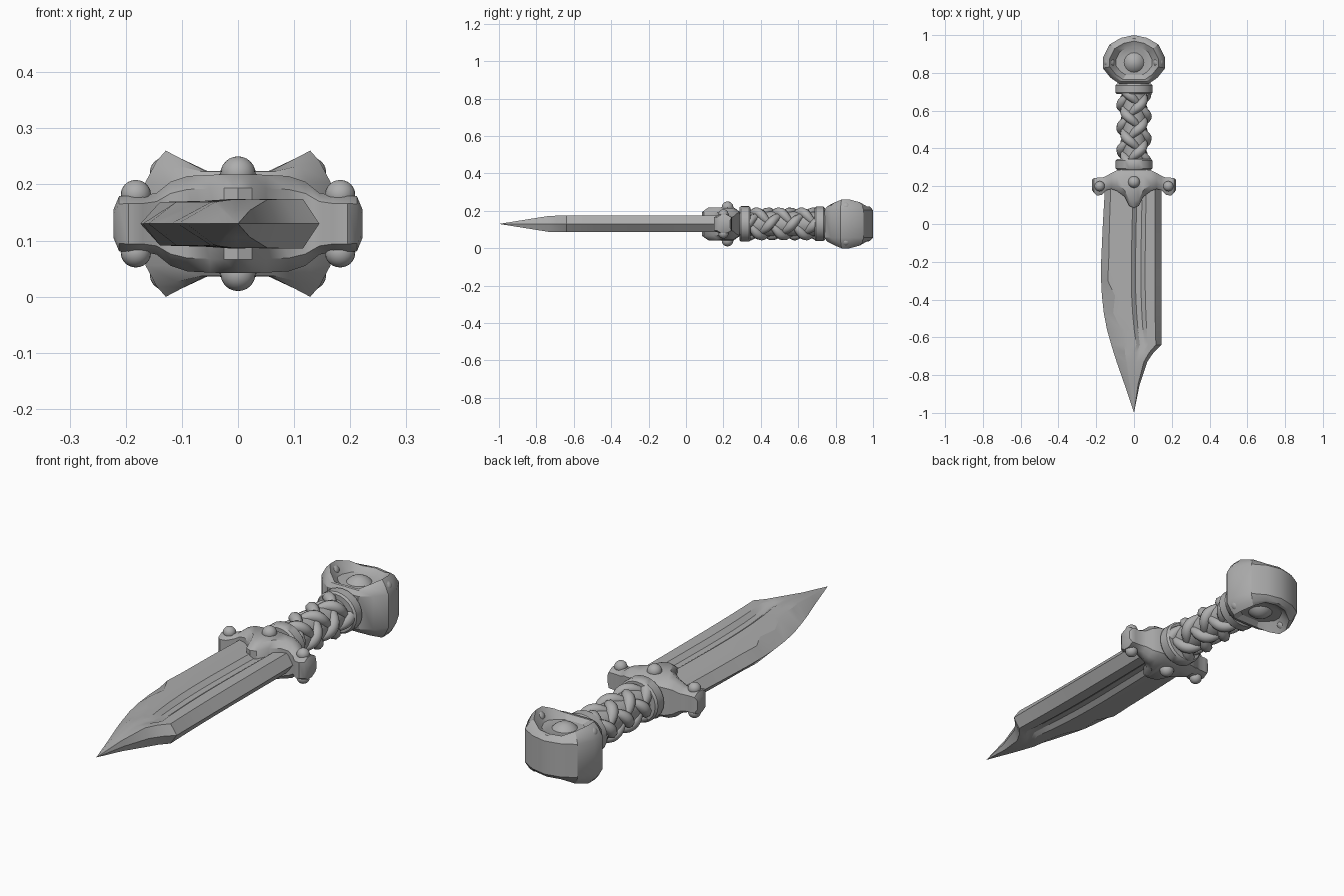
import bpy, bmesh, math
from mathutils import Vector

if "Cube" in bpy.data.objects:
    bpy.data.objects.remove(bpy.data.objects["Cube"])

MID = 0.13  # height of the symmetry plane
steel = bpy.data.materials.new("grey_steel")
steel.use_nodes = True
GREY = (0.42, 0.42, 0.42, 1)
steel.diffuse_color = GREY
steel.node_tree.nodes["Principled BSDF"].inputs["Base Color"].default_value = GREY


def finish(obj, angle=35):
    obj.data.materials.clear()
    obj.data.materials.append(steel)
    bpy.ops.object.select_all(action='DESELECT')
    obj.select_set(True)
    bpy.context.view_layer.objects.active = obj
    bpy.ops.object.shade_smooth_by_angle(angle=math.radians(angle))
    return obj


def loft(name, rings, angle=35):
    """Skin a list of equal-length closed rings and cap both ends."""
    bm = bmesh.new()
    rows = [[bm.verts.new(p) for p in ring] for ring in rings]
    n = len(rows[0])
    for a, b in zip(rows, rows[1:]):
        for i in range(n):
            j = (i + 1) % n
            bm.faces.new((a[i], a[j], b[j], b[i]))
    bm.faces.new(rows[0])
    bm.faces.new(rows[-1])
    bmesh.ops.remove_doubles(bm, verts=bm.verts, dist=0.0004)
    bmesh.ops.recalc_face_normals(bm, faces=bm.faces)
    mesh = bpy.data.meshes.new(name)
    bm.to_mesh(mesh)
    bm.free()
    obj = bpy.data.objects.new(name, mesh)
    bpy.context.collection.objects.link(obj)
    return finish(obj, angle)


def ball(name, centre, size):
    bpy.ops.mesh.primitive_uv_sphere_add(segments=20, ring_count=12, radius=1, location=centre)
    obj = bpy.context.object
    obj.name = name
    obj.scale = size
    return finish(obj, 60)


# Blade: y, cutting edge x, spine x, half thickness, groove depth, bevel width
def blade_ring(y, xl, xr, h, groove, bevel):
    w = xr - xl
    top = [(xl, 0), (xl + bevel, h * 0.88), (xl + w * 0.36, h * 0.93),
           (xl + w * 0.5, h), (xl + w * 0.57, h - groove), (xl + w * 0.66, h - groove),
           (xl + w * 0.73, h), (xr - w * 0.11, h), (xr, 0)]
    low = [(x, -z) for x, z in top[-2:0:-1]]
    return [(x, y, MID + z) for x, z in top + low]


blade_stations = [
    (0.22, -0.152, 0.145, 0.044, 0.016, 0.03), (0.0, -0.165, 0.145, 0.044, 0.016, 0.035),
    (-0.2, -0.174, 0.145, 0.044, 0.016, 0.04), (-0.3, -0.174, 0.145, 0.044, 0.016, 0.035),
    (-0.38, -0.170, 0.145, 0.044, 0.016, 0.07), (-0.47, -0.160, 0.145, 0.044, 0.016, 0.05),
    (-0.56, -0.143, 0.145, 0.044, 0.015, 0.075), (-0.64, -0.120, 0.145, 0.044, 0.010, 0.07),
    (-0.68, -0.108, 0.104, 0.044, 0.004, 0.06), (-0.73, -0.092, 0.070, 0.043, 0, 0.05),
    (-0.85, -0.050, 0.030, 0.024, 0, 0.025), (-1.0, 0, 0, 0, 0, 0)]
loft("blade", [blade_ring(*s) for s in blade_stations], 25)


# Guard: half of the x stations, mirrored; each is a chamfered box section
def guard_ring(x, y0, y1, h):
    c = min(0.035, (y1 - y0) * 0.3)
    k = h * 0.72
    sec = [(y0, -k), (y0 + c, -h), (y1 - c, -h), (y1, -k),
           (y1, k), (y1 - c, h), (y0 + c, h), (y0, k)]
    return [(x, y, MID + z) for y, z in sec]


half = [(0.0, 0.085, 0.29, 0.088), (0.025, 0.095, 0.29, 0.088), (0.05, 0.145, 0.29, 0.087),
        (0.09, 0.175, 0.285, 0.085), (0.12, 0.185, 0.27, 0.075), (0.145, 0.18, 0.255, 0.055),
        (0.17, 0.155, 0.245, 0.05), (0.195, 0.15, 0.245, 0.05), (0.212, 0.165, 0.243, 0.049),
        (0.222, 0.18, 0.235, 0.025)]
stations = [(-x, a, b, h) for x, a, b, h in half[:0:-1]] + half
loft("guard", [guard_ring(*s) for s in stations], 40)

# Pointed claws lying over the blade, and studs on both faces
for side, word in ((1, "upper"), (-1, "lower")):
    ball(f"guard_{word}_centre_stud", (0, 0.222, MID + side * 0.09), (0.031, 0.031, 0.03))
    for s, hand in ((1, "left"), (-1, "right")):
        ball(f"guard_{word}_{hand}_stud", (s * 0.182, 0.2, MID + side * 0.052), (0.027, 0.027, 0.026))
        ball(f"pommel_{word}_{hand}_stud", (s * 0.13, 0.855, MID + side * 0.092),
             (0.027, 0.027, 0.026))


# Collars: rounded rings turned about the grip axis
def collar(name, y, length, rx, rz):
    profile = [(-0.5, 0.8), (-0.5, 0.92), (-0.35, 1), (0.35, 1), (0.5, 0.92), (0.5, 0.8)]
    rings = []
    for t, r in profile:
        rings.append([(rx * r * math.cos(a), y + t * length, MID + rz * r * math.sin(a))
                      for a in (i * math.tau / 24 for i in range(24))])
    loft(name, rings, 40)


collar("front_collar", 0.315, 0.06, 0.097, 0.095)
collar("rear_collar", 0.715, 0.055, 0.099, 0.092)
collar("grip_core", 0.515, 0.40, 0.066, 0.066)

# Braided grip: two families of helical cords weaving over and under
CORDS, START, LENGTH, PITCH = 3, 0.33, 0.37, 0.36
braid = bpy.data.curves.new("grip_braid", 'CURVE')
braid.dimensions = '3D'
braid.bevel_depth = 0.021
braid.bevel_resolution = 2
for direction in (1, -1):
    for c in range(CORDS):
        count = 64
        spline = braid.splines.new('POLY')
        spline.points.add(count - 1)
        for i, point in enumerate(spline.points):
            y = LENGTH * i / (count - 1)
            a = direction * math.tau * y / PITCH + math.tau * c / CORDS
            wave = direction * math.cos(CORDS * a)
            r = 0.059 + 0.009 * wave
            point.co = (r * math.cos(a), START + y, MID + r * math.sin(a), 1)
            point.radius = 1.05 + 0.2 * wave
braid_obj = bpy.data.objects.new("grip_braid", braid)
bpy.context.collection.objects.link(braid_obj)
bpy.ops.object.select_all(action='DESELECT')
braid_obj.select_set(True)
bpy.context.view_layer.objects.active = braid_obj
bpy.ops.object.convert(target='MESH')
finish(bpy.context.object, 60)

# Pommel: faceted outline with raised side horns and a dished face
right_side = [(0.075, 0.74), (0.125, 0.775), (0.165, 0.825), (0.165, 0.88),
              (0.13, 0.95), (0.07, 0.985)]
outline = right_side + [(0, 1.0)] + [(-x, y) for x, y in right_side[::-1]]
CENTRE = Vector((0, 0.855))


def pommel_ring(scale, base, rise, side):
    ring = []
    for p in outline:
        x, y = CENTRE + (Vector(p) - CENTRE) * scale
        lift = rise * max(0, abs(x) - 0.06) / 0.07
        ring.append((x, y, MID + side * (base + lift)))
    return ring


levels = [(0.58, 0.078, 0), (0.78, 0.094, 0.037), (0.88, 0.092, 0.016), (1.0, 0.074, 0)]
rings = [pommel_ring(*l, 1) for l in levels] + [pommel_ring(*l, -1) for l in levels[::-1]]
loft("pommel", rings, 30)
ball("pommel_disc", (0, 0.855, MID), (0.08, 0.08, 0.104))
